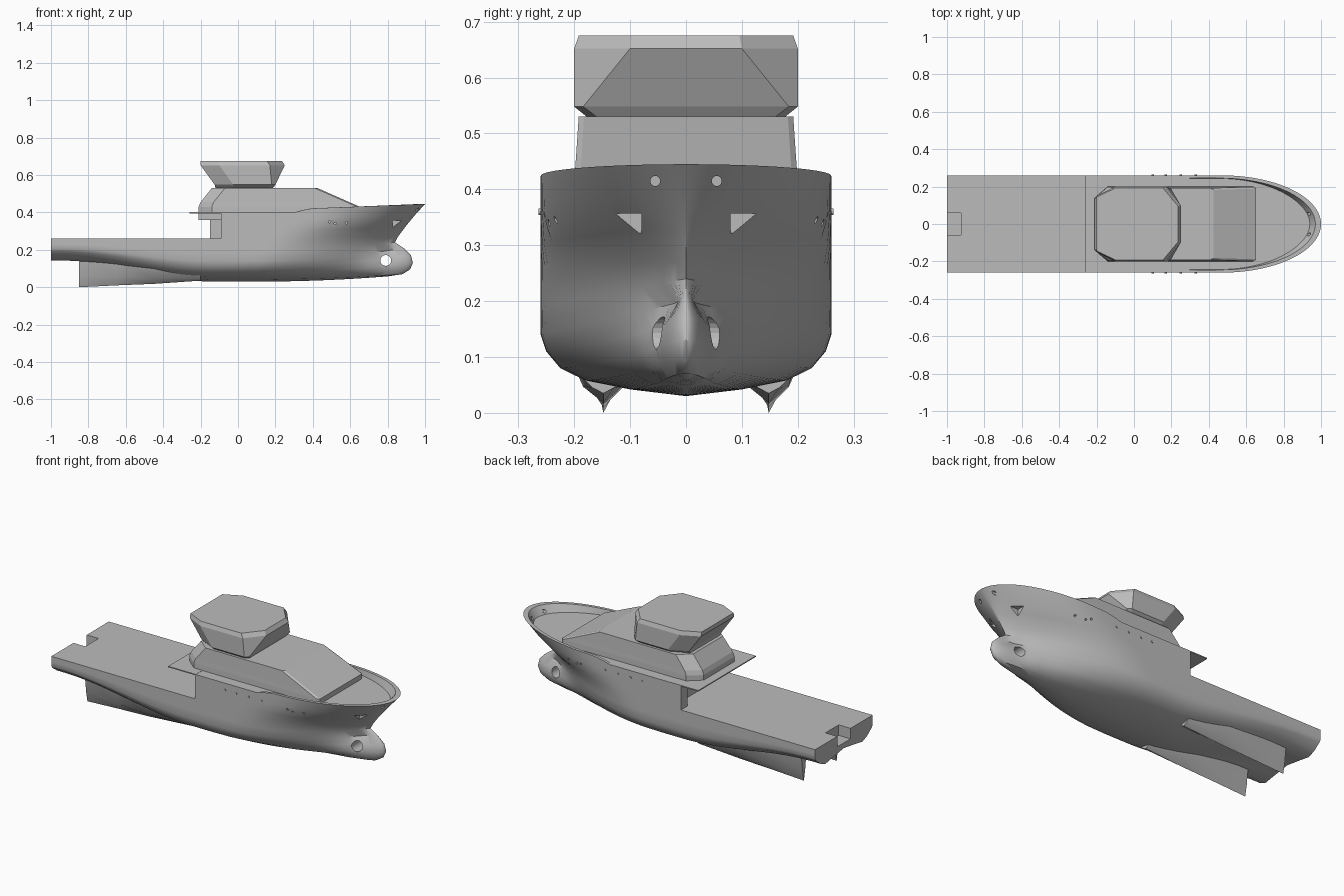
import bpy, bmesh, math
from mathutils import Matrix, Vector

if "Cube" in bpy.data.objects:
    bpy.data.objects.remove(bpy.data.objects["Cube"], do_unlink=True)

grey = bpy.data.materials.new("ship grey")
grey.use_nodes = True
grey.diffuse_color = (0.5, 0.5, 0.5, 1)
grey.node_tree.nodes["Principled BSDF"].inputs["Base Color"].default_value = (0.5, 0.5, 0.5, 1)


def finish(bm, name, smooth=None):
    bmesh.ops.remove_doubles(bm, verts=bm.verts, dist=1e-5)
    bmesh.ops.dissolve_degenerate(bm, edges=bm.edges, dist=1e-5)
    bmesh.ops.recalc_face_normals(bm, faces=bm.faces)
    mesh = bpy.data.meshes.new(name)
    bm.to_mesh(mesh)
    bm.free()
    mesh.materials.append(grey)
    obj = bpy.data.objects.new(name, mesh)
    bpy.context.collection.objects.link(obj)
    if smooth:
        bpy.ops.object.select_all(action="DESELECT")
        obj.select_set(True)
        bpy.context.view_layer.objects.active = obj
        bpy.ops.object.shade_smooth_by_angle(angle=math.radians(smooth))
    return obj


def loft(name, rings, smooth=None):
    """Skin closed rings and cap both ends."""
    bm = bmesh.new()
    rows = [[bm.verts.new(p) for p in ring] for ring in rings]
    n = len(rows[0])
    for a, b in zip(rows, rows[1:]):
        for i in range(n):
            bm.faces.new((a[i], a[(i + 1) % n], b[(i + 1) % n], b[i]))
    bm.faces.new(rows[0])
    bm.faces.new(rows[-1])
    return finish(bm, name, smooth)


def add_box(bm, x, y, z):
    size = [b - a for a, b in (x, y, z)]
    mid = [(a + b) / 2 for a, b in (x, y, z)]
    bmesh.ops.create_cube(bm, size=1, matrix=Matrix.Translation(mid) @ Matrix.Diagonal((*size, 1)))


def box(name, x, y, z):
    bm = bmesh.new()
    add_box(bm, x, y, z)
    return finish(bm, name)


def add_rod(bm, centre, axis, radius, length):
    turn = Vector(axis).to_track_quat("Z", "Y").to_matrix().to_4x4()
    bmesh.ops.create_cone(bm, cap_ends=True, segments=20, radius1=radius, radius2=radius,
                          depth=length, matrix=Matrix.Translation(centre) @ turn)


def clamp(v):
    return min(1.0, max(0.0, v))


# Hull lines: mid y, mid z, stern y, stern z, bow x, bow z, taper start, fullness
LINES = [
    (0, .03, 0, .17, .8, .058, 0, 1),
    (.1, .042, .1, .155, .88, .07, 0, 1),
    (.18, .058, .17, .143, .92, .095, 0, 1),
    (.225, .08, .21, .16, .935, .13, 0, 1),
    (.25, .11, .25, .19, .925, .17, .05, 1),
    (.26, .14, .26, .205, .885, .21, .1, 1),
    (.26, .19, .26, .23, .84, .24, .15, 1),
    (.26, .26, .26, .26, .855, .27, .2, .95),
    (.26, .3, .26, .3, .9, .33, .3, .75),
    (.26, .36, .26, .36, .95, .39, .4, .58),
    (.26, .4, .26, .4, 1, .445, .47, .5),
]
DECK, STEP, AFT_DECK, JOIN = .4, -.09, .26, .1
AFT_ROW, TOP_ROW = 7, len(LINES) - 1


def aft_point(line, x):
    ym, zm, ys, zs = line[:4]
    a = clamp((-.15 - x) / .8)
    a = a * a * (3 - 2 * a)
    return Vector((x, ym + (ys - ym) * a, zm + (zs - zm) * a))


def bow_point(j, u):
    ym, zm, _, _, xe, ze, start, full = LINES[j]
    t = math.sin(u * math.pi / 2)
    x = JOIN + (xe - JOIN) * t
    bulbous = 0 < j < 6
    end = .82 if bulbous else xe
    y = ym * max(0, 1 - clamp((x - start) / (end - start)) ** 2) ** full
    if bulbous:
        width = .055 * math.sqrt(max(0, 1 - ((ze - .135) / .08) ** 2))
        if x > .7:
            width *= math.sqrt(max(0, 1 - ((x - .7) / (xe - .7)) ** 2))
        else:
            width *= clamp((x - .3) / .4) ** 2
        y = math.hypot(y, width)
    z = zm + (ze - zm) * t * t
    if j == TOP_ROW:
        z = DECK + .02 * clamp((x - .33) / .03) + .025 * clamp((x - .36) / .64)
    if u == 1:
        y = 0
    return Vector((x, y, z))


# Half hull, closed by decks, step wall and transom
bm = bmesh.new()
aft_x = [-1 + i * .07 for i in range(13)] + [STEP, 0]
columns = [[aft_point(l, x) for l in LINES] for x in aft_x]
columns += [[bow_point(j, i / 28) for j in range(len(LINES))] for i in range(29)]
step_index = aft_x.index(STEP)
skin = []
for i, col in enumerate(columns):
    if i < step_index:
        pts = col[:AFT_ROW + 1]
    else:
        top = col[TOP_ROW]
        t = clamp((top.x - JOIN) / (1 - JOIN))
        rim = Vector((top.x - .03 * t ** 2, top.y * (.95 - .02 * t), top.z))
        foot = Vector((top.x - .06 * t ** 2, top.y * (.94 - .1 * t ** 4), DECK))
        pts = col + [rim, foot, Vector((foot.x, 0, DECK))]
    if i <= step_index:
        floor = bm.verts.new((col[0].x, 0, AFT_DECK))
    else:
        floor = None
    skin.append(([bm.verts.new(p) for p in pts], floor))
for i, ((a, fa), (b, fb)) in enumerate(zip(skin, skin[1:])):
    for j in range(min(len(a), len(b)) - 1):
        bm.faces.new((a[j], b[j], b[j + 1], a[j + 1]))
    if fb:
        bm.faces.new((a[AFT_ROW], b[AFT_ROW], fb, fa))
bm.faces.new(skin[0][0] + [skin[0][1]])
bm.faces.new(skin[step_index][0][AFT_ROW:] + [skin[step_index][1]])
bmesh.ops.remove_doubles(bm, verts=bm.verts, dist=1e-5)
copy = bmesh.ops.duplicate(bm, geom=bm.verts[:] + bm.edges[:] + bm.faces[:])["geom"]
for v in copy:
    if isinstance(v, bmesh.types.BMVert):
        v.co.y = -v.co.y
bmesh.ops.reverse_faces(bm, faces=[f for f in copy if isinstance(f, bmesh.types.BMFace)])
hull = finish(bm, "hull", 35)

# Openings: stern notch, thruster tunnel, mooring holes, anchor pockets, portholes
bm = bmesh.new()
add_box(bm, (-1.1, -.925), (-.06, .06), (.2, .5))
add_rod(bm, (.79, 0, .143), (0, 1, 0), .029, .6)
for side in (-1, 1):
    add_rod(bm, (.96, side * .055, .415), (1, 0, 0), .009, .12)
    add_box(bm, (.825, .875), sorted((side * .08, side * .125)), (.322, .357))
    for x, z in ((.49, .35), (.52, .34), (.58, .345)):
        add_rod(bm, (x, side * .26, z), (0, 1, 0), .006, .09)
openings = finish(bm, "opening_cutter")
openings.hide_render = True
openings.hide_viewport = True
cut = hull.modifiers.new("openings", "BOOLEAN")
cut.operation = "DIFFERENCE"
cut.solver = "EXACT"
cut.object = openings

# Twin skegs under the stern
for side, label in ((1, "left"), (-1, "right")):
    rings = []
    for x, low, top, mid, wide in ((-.85, 0, .17, .012, .025), (-.65, .01, .14, .03, .045),
                                   (-.45, .018, .1, .036, .06), (-.2, .035, .065, .02, .04)):
        c = side * .148
        knee = low + (top - low) * .35
        rings.append([(x, c - wide, top), (x, c - mid, knee), (x, c, low),
                      (x, c + mid, knee), (x, c + wide, top)])
    loft(label + "_skeg", rings, 35)


def plan(z, aft, fore, half, front_cut, front_part, aft_cut, aft_part):
    """Eight-sided outline with cut corners."""
    port = [(fore, half * front_part), (fore - front_cut, half),
            (aft + aft_cut, half), (aft, half * aft_part)]
    return [(x, y, z) for x, y in port] + [(x, -y, z) for x, y in reversed(port)]


# Deckhouse with sloping front
loft("deckhouse", [plan(z, a, f, h, .015, .95, .07, .7) for z, a, f, h in
                   ((.395, -.21, .65, .2), (.43, -.21, .652, .199), (.455, -.2, .595, .197),
                    (.53, -.14, .425, .192))])

# Flared wheelhouse with bevelled roof
loft("wheelhouse", [plan(z, a, f, h, c, p, .1, .75) for z, a, f, h, c, p in
                    ((.528, -.12, .185, .175, .02, .9), (.548, -.125, .2, .2, .02, .92),
                     (.652, -.2, .25, .2, .08, .5), (.675, -.2, .235, .192, .08, .5))])

# Overhanging deck, aft casing and side wall
box("overhang_deck", (-.26, -.085), (-.26, .26), (.395, .401))
box("aft_casing", (-.21, -.085), (-.12, .12), (.36, .397))
box("side_wall", (-.15, -.085), (.2, .26), (.255, .397))

# Side fittings on the sheer
bm = bmesh.new()
for x in (.1, .17, .25, .33):
    for side in (-1, 1):
        add_rod(bm, (x, side * .26, .36), (0, 1, 0), .006, .008)
finish(bm, "side_fittings")
